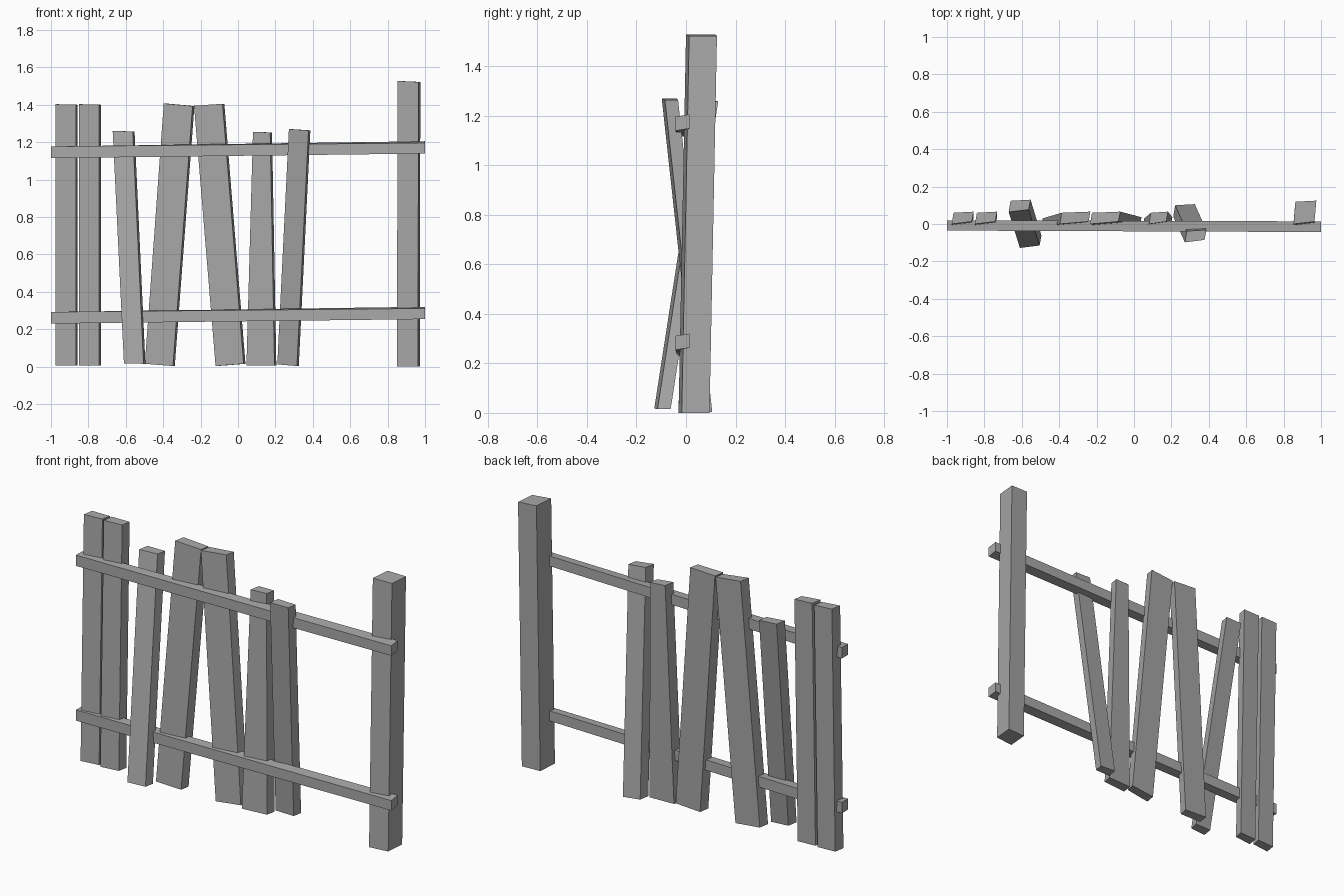
import bpy

if "Cube" in bpy.data.objects:
    bpy.data.objects.remove(bpy.data.objects["Cube"])

# Weathered grey timber
wood = bpy.data.materials.new("grey_wood")
wood.diffuse_color = (0.4, 0.4, 0.4, 1)
wood.use_nodes = True
wood.node_tree.nodes["Principled BSDF"].inputs["Base Color"].default_value = wood.diffuse_color


def hexa(name, a, b):
    """Box lofted between two four-cornered ends."""
    me = bpy.data.meshes.new(name)
    sides = [(i, (i + 1) % 4, (i + 1) % 4 + 4, i + 4) for i in range(4)]
    me.from_pydata(a + b, [], [(3, 2, 1, 0), (4, 5, 6, 7)] + sides)
    me.materials.append(wood)
    ob = bpy.data.objects.new(name, me)
    bpy.context.collection.objects.link(ob)
    return ob


def end(x0, x1, y, depth, z0, z1):
    """Slightly twisted end of an upright; z0/z1 are left/right heights."""
    return [(x0, y, z0), (x1, y + 0.013, z1),
            (x1 + 0.01, y + depth, z1), (x0 + 0.01, y + depth - 0.006, z0)]


def upright(name, bottom, top, depth=0.066):
    hexa(name, end(bottom[0], bottom[1], bottom[2], depth, *bottom[3:]),
         end(top[0], top[1], top[2], depth, *top[3:]))


# Uprights: (left x, right x, front y, left z, right z) at bottom and top
upright("left_plank_outer", (-0.975, -0.867, -0.03, 0.005, 0.005), (-0.975, -0.867, 0, 1.403, 1.40))
upright("left_plank_inner", (-0.85, -0.742, -0.03, 0.005, 0.005), (-0.85, -0.742, 0, 1.403, 1.40))
upright("crossed_plank_left", (-0.61, -0.505, -0.128, 0.018, 0.015), (-0.67, -0.563, 0.064, 1.26, 1.257))
upright("leaning_plank_left", (-0.498, -0.348, -0.03, 0.015, 0.003), (-0.397, -0.243, 0, 1.407, 1.393))
upright("leaning_plank_right", (-0.12, 0.03, -0.03, 0.003, 0.015), (-0.235, -0.083, 0, 1.395, 1.405))
upright("tapered_plank", (0.045, 0.195, -0.03, 0.005, 0.005), (0.08, 0.172, 0, 1.255, 1.252))
upright("crossed_plank_right", (0.21, 0.315, 0.04, 0.012, 0.003), (0.272, 0.377, -0.098, 1.27, 1.263))
upright("end_post", (0.85, 0.962, -0.03, 0.0, 0.0), (0.853, 0.965, 0, 1.527, 1.522), depth=0.125)

# Horizontal rails, rising and twisting slightly to the right
for name, z in (("lower_rail", 0.23), ("upper_rail", 1.115)):
    hexa(name,
         [(-1, -0.035, z), (-1, -0.035, z + 0.062), (-1, 0.02, z + 0.062), (-1, 0.02, z)],
         [(1, -0.043, z + 0.024), (1, -0.043, z + 0.081),
          (1, 0.014, z + 0.09), (1, 0.014, z + 0.033)])

# Consistent outward normals
import bmesh
for ob in bpy.data.objects:
    bm = bmesh.new()
    bm.from_mesh(ob.data)
    bmesh.ops.recalc_face_normals(bm, faces=bm.faces)
    bm.to_mesh(ob.data)
    bm.free()
